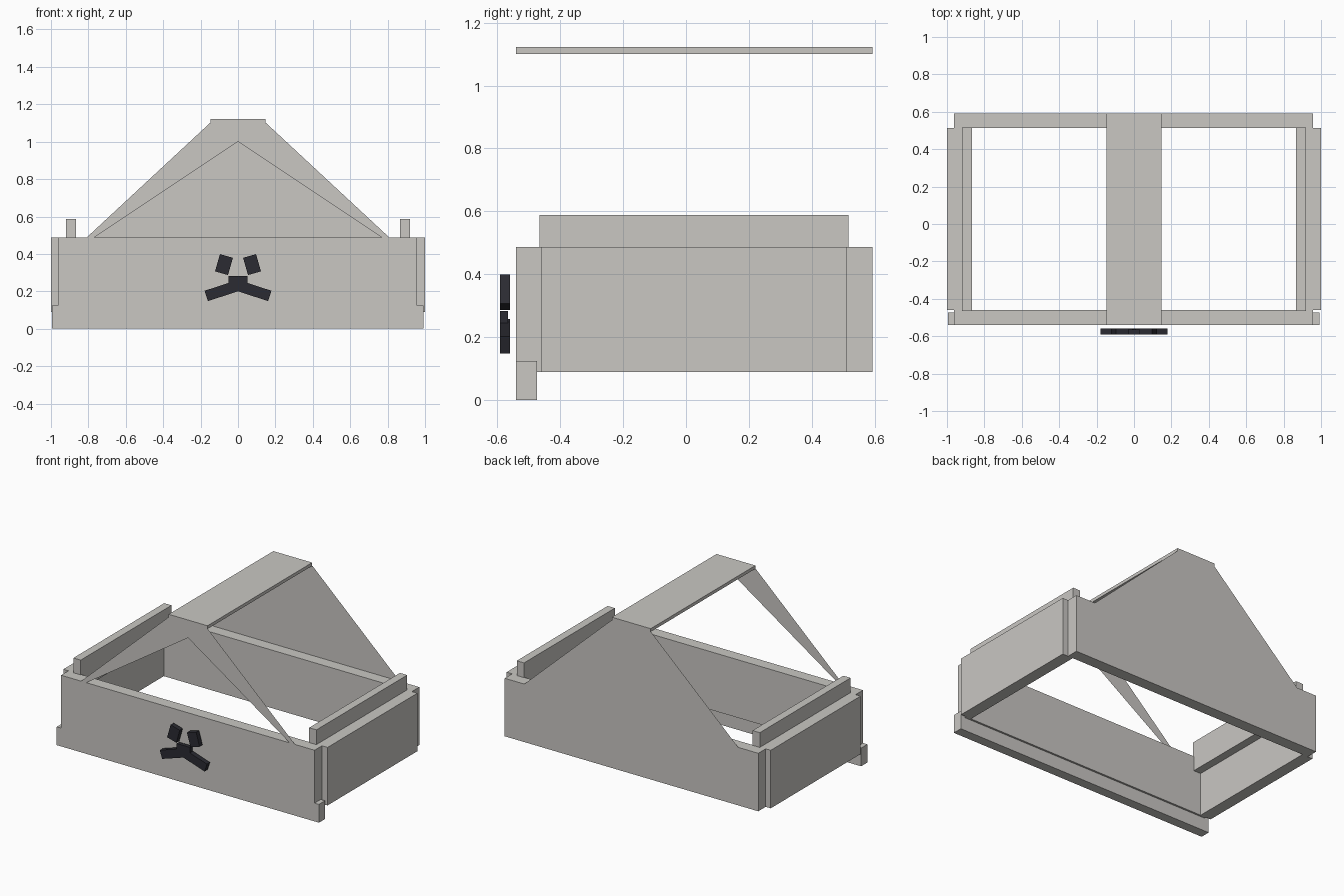
import bpy
import math

if "Cube" in bpy.data.objects:
    bpy.data.objects.remove(bpy.data.objects["Cube"])


def material(name, rgb):
    m = bpy.data.materials.new(name)
    m.diffuse_color = (*rgb, 1)
    m.use_nodes = True
    m.node_tree.nodes["Principled BSDF"].inputs["Base Color"].default_value = m.diffuse_color
    return m


GREY = material("warm_grey", (0.585, 0.572, 0.545))
DARK = material("charcoal", (0.024, 0.024, 0.032))


def box(name, x, y, z, mat=GREY, tilt=0):
    """Box from (min, max) ranges, optionally tilted about its own y axis."""
    bpy.ops.mesh.primitive_cube_add(size=1)
    ob = bpy.context.object
    ob.name = name
    ob.scale = (x[1] - x[0], y[1] - y[0], z[1] - z[0])
    ob.location = (sum(x) / 2, sum(y) / 2, sum(z) / 2)
    ob.rotation_euler.y = math.radians(tilt)
    ob.data.materials.append(mat)
    return ob


def sheet(name, y, points, flip):
    """Flat panel without thickness, standing in the xz plane."""
    pts = points[::-1] if flip else points
    me = bpy.data.meshes.new(name)
    me.from_pydata([(px, y, pz) for px, pz in pts], [], [range(len(pts))])
    me.materials.append(GREY)
    ob = bpy.data.objects.new(name, me)
    bpy.context.collection.objects.link(ob)


FRONT, BACK = -0.54, 0.592
LOW, TOP, ROOF = 0.09, 0.487, 1.10

# Box frame: front and back boards, and the wider lip under the front board
box("front_board", (-0.962, 0.958), (FRONT, -0.46), (LOW, TOP))
box("back_board", (-0.962, 0.958), (0.512, BACK), (LOW, TOP))
box("front_lip", (-0.995, 0.991), (FRONT, -0.473), (0, 0.125))

# Side boards with a raised rail on the inside of each
for s, side in ((-1, "left"), (1, "right")):
    box(side + "_board", sorted((s * 0.92, s * 1.0)), (-0.46, 0.512), (LOW, TOP))
    box(side + "_rail", sorted((s * 0.865, s * 0.92)), (-0.466, 0.516), (0.385, 0.588))

# Ridge strip carried by an open front gable and a solid back gable
box("ridge_strip", (-0.147, 0.147), (FRONT, BACK), (ROOF, 1.122))
outline = [(0.81, TOP), (0.15, ROOF), (-0.15, ROOF), (-0.81, TOP)]
sheet("back_gable", BACK, outline, True)
sheet("front_gable", FRONT,
      [(-0.81, TOP), (-0.77, TOP), (0, 1.0), (0.77, TOP)] + outline, False)

# Dark ornament blocks in front of the board
box("ornament_centre", (-0.05, 0.05), (-0.591, -0.565), (0.2, 0.283), DARK)
for s, side in ((-1, "left"), (1, "right")):
    x = s * 0.075
    box(side + "_upper_block", (x - 0.036, x + 0.036), (-0.591, -0.559),
        (0.295, 0.391), DARK, -s * 16)
    x = s * 0.085
    box(side + "_lower_bar", (x - 0.089, x + 0.089), (-0.591, -0.559),
        (0.174, 0.232), DARK, s * 18)
